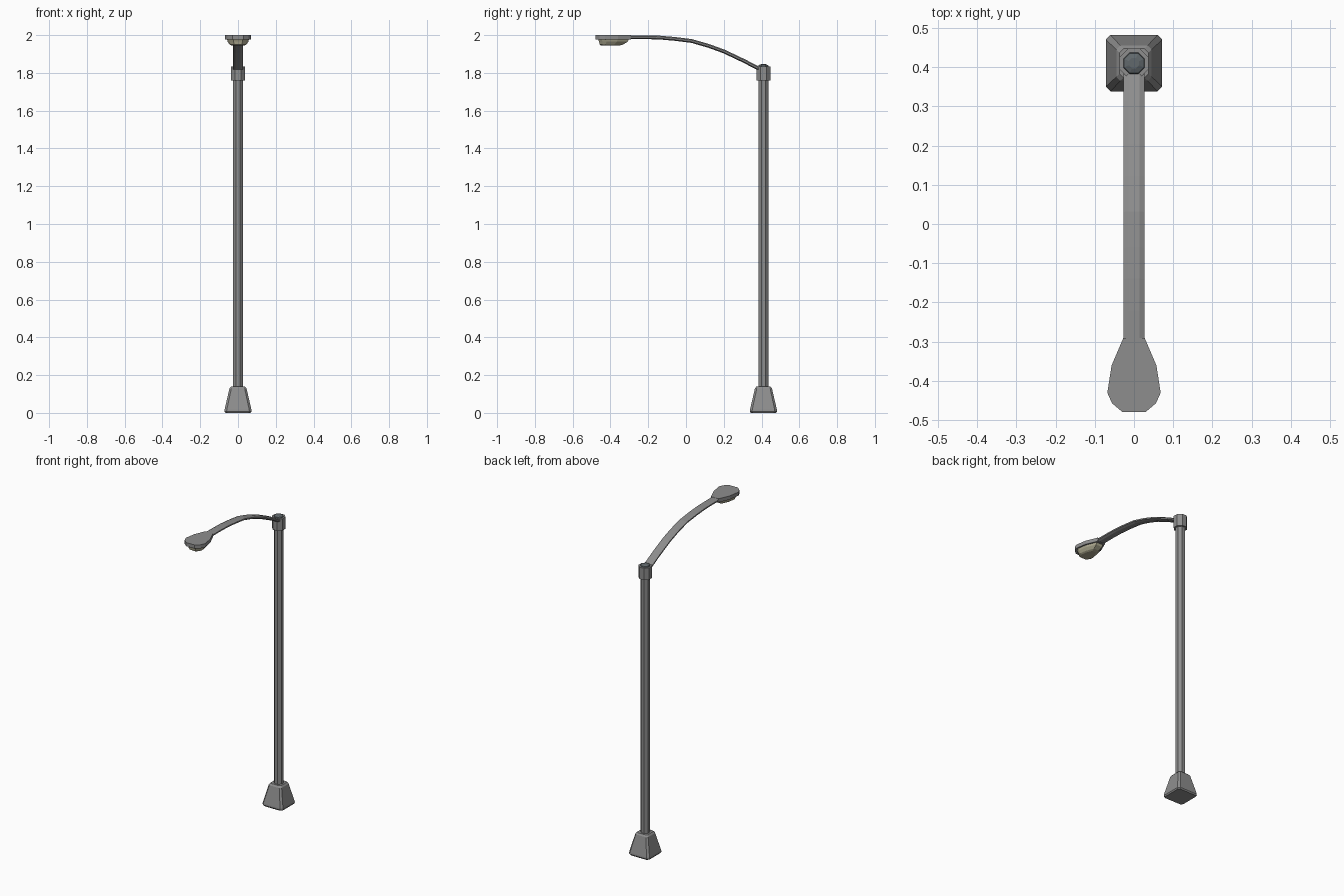
import bpy, bmesh, math
from mathutils import Vector

if "Cube" in bpy.data.objects:
    bpy.data.objects.remove(bpy.data.objects["Cube"])

PY = 0.41  # pole centre on y


def material(name, col):
    m = bpy.data.materials.new(name)
    m.diffuse_color = (*col, 1)
    m.use_nodes = True
    m.node_tree.nodes["Principled BSDF"].inputs["Base Color"].default_value = m.diffuse_color
    return m


def loft(name, rings, mat=None):
    """Skin a list of equal-length point rings and cap both ends."""
    bm = bmesh.new()
    vs = [[bm.verts.new(p) for p in r] for r in rings]
    n = len(rings[0])
    for a, b in zip(vs, vs[1:]):
        for i in range(n):
            j = (i + 1) % n
            bm.faces.new((a[i], a[j], b[j], b[i]))
    bm.faces.new(vs[0][::-1])
    bm.faces.new(vs[-1])
    bmesh.ops.recalc_face_normals(bm, faces=bm.faces)
    me = bpy.data.meshes.new(name)
    bm.to_mesh(me)
    bm.free()
    ob = bpy.data.objects.new(name, me)
    bpy.context.collection.objects.link(ob)
    if mat:
        me.materials.append(mat)
    return ob


def octagon(r, z):
    """Regular octagon around the pole with flats facing the axes; r is to the flat."""
    R = r / math.cos(math.pi / 8)
    return [(R * math.cos(math.pi * (k + .5) / 4), PY + R * math.sin(math.pi * (k + .5) / 4), z)
            for k in range(8)]


def square(h, c, z):
    """Square of half size h with corners cut by c."""
    pts = []
    for sx, sy, flip in ((1, 1, 0), (-1, 1, 1), (-1, -1, 0), (1, -1, 1)):
        pair = [(sx * h, PY + sy * (h - c), z), (sx * (h - c), PY + sy * h, z)]
        pts += pair[::-1] if flip else pair
    return pts


grey = material("metal", (.27, .27, .27))
dark = material("cap_dark", (.12, .14, .15))
glass = material("lens_glass", (.42, .40, .28))

# Tapered base, pole, collar and rounded cap
loft("base", [square(.067, .012, 0), square(.072, .012, .008), square(.071, .012, .018),
              square(.045, .010, .13), square(.037, .010, .14)], grey)
loft("pole", [octagon(.026, .13), octagon(.026, 1.78)], grey)
loft("collar", [octagon(.037, 1.76), octagon(.037, 1.835)], grey)
loft("cap", [octagon(.029, 1.83), octagon(.025, 1.841), octagon(.013, 1.846)], dark)

# Curved arm: flattened octagon swept along a path in the yz plane
path = [(.405, 1.812), (.31, 1.862), (.20, 1.914), (.12, 1.943), (.03, 1.969),
        (-.06, 1.980), (-.14, 1.987), (-.22, 1.989), (-.31, 1.989)]
section = [(.027, .004), (.014, .010), (-.014, .010), (-.027, .004),
           (-.027, -.004), (-.014, -.010), (.014, -.010), (.027, -.004)]
rings = []
for i, (y, z) in enumerate(path):
    a, b = path[max(i - 1, 0)], path[min(i + 1, len(path) - 1)]
    t = Vector((b[0] - a[0], b[1] - a[1])).normalized()
    rings.append([(u, y + t.y * v, z - t.x * v) for u, v in section])
loft("arm", rings, grey)

# Lamp head and the lens under it, from mirrored half outlines
half = [(.027, -.29), (.057, -.36), (.068, -.43), (.056, -.457), (.030, -.479)]
outline = half + [(-x, y) for x, y in reversed(half)]


def head_ring(s, cy, z, sy=None):
    return [(x * s, cy + (y + .395) * (sy or s), z) for x, y in outline]


loft("lamp_head", [head_ring(1, -.395, 1.977), head_ring(1, -.395, 2.0)], grey)
loft("lens", [head_ring(.86, -.393, 1.978), head_ring(.80, -.393, 1.965),
              head_ring(.66, -.402, 1.950), head_ring(.52, -.407, 1.945)], glass)
